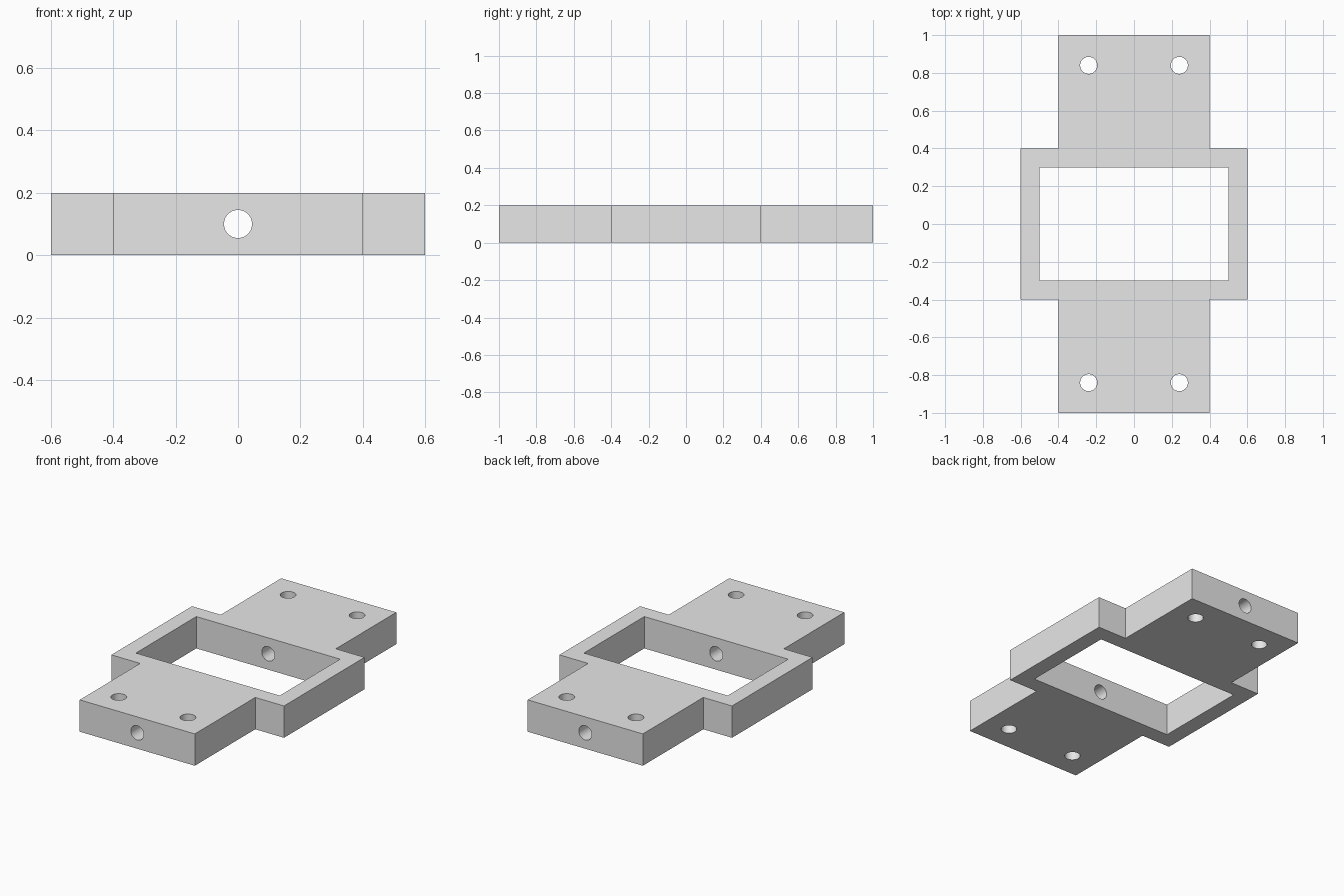
import bpy
import bmesh
import math
from mathutils import Matrix, Vector

cube = bpy.data.objects.get("Cube")
if cube:
    bpy.data.objects.remove(cube, do_unlink=True)

HEIGHT = 0.2
HOLE_RADIUS = 0.045

grey = bpy.data.materials.new("plain grey")
grey.use_nodes = True
grey.diffuse_color = (0.8, 0.8, 0.8, 1)
grey.node_tree.nodes["Principled BSDF"].inputs["Base Color"].default_value = (0.8, 0.8, 0.8, 1)


def make_object(name, bm):
    bmesh.ops.recalc_face_normals(bm, faces=bm.faces)
    mesh = bpy.data.meshes.new(name)
    bm.to_mesh(mesh)
    bm.free()
    mesh.materials.append(grey)
    obj = bpy.data.objects.new(name, mesh)
    bpy.context.collection.objects.link(obj)
    return obj


def prism(name, outline, bottom, top):
    bm = bmesh.new()
    face = bm.faces.new([bm.verts.new((x, y, bottom)) for x, y in outline])
    raised = bmesh.ops.extrude_face_region(bm, geom=[face])["geom"]
    verts = [v for v in raised if isinstance(v, bmesh.types.BMVert)]
    bmesh.ops.translate(bm, verts=verts, vec=Vector((0, 0, top - bottom)))
    return make_object(name, bm)


def drill(name, center, length, rotation=Matrix.Identity(4)):
    bm = bmesh.new()
    bmesh.ops.create_cone(bm, cap_ends=True, segments=48, radius1=HOLE_RADIUS,
                          radius2=HOLE_RADIUS, depth=length,
                          matrix=Matrix.Translation(center) @ rotation)
    return make_object(name, bm)


# Plate outline: wide frame with a tongue at front and back
quarter = [(0.6, 0.4), (0.4, 0.4), (0.4, 1.0)]
half = quarter + [(-x, y) for x, y in reversed(quarter)]
outline = half + [(-x, -y) for x, y in half]
plate = prism("mounting_plate", outline, 0, HEIGHT)

# Rectangular window, four screw holes, and a long bore through both tongues
window = [(-0.5, -0.3), (0.5, -0.3), (0.5, 0.3), (-0.5, 0.3)]
cutters = [prism("window_cutter", window, -0.1, HEIGHT + 0.1)]
for sx in (-1, 1):
    for sy in (-1, 1):
        cutters.append(drill("screw_hole_cutter", (sx * 0.24, sy * 0.84, HEIGHT / 2), 0.4))
cutters.append(drill("bore_cutter", (0, 0, HEIGHT / 2), 2.4,
                     Matrix.Rotation(math.pi / 2, 4, "X")))

for cutter in cutters:
    cutter.hide_render = True
    cut = plate.modifiers.new(cutter.name, "BOOLEAN")
    cut.operation = "DIFFERENCE"
    cut.solver = "EXACT"
    cut.object = cutter

# Bake the cuts, then discard the cutters
depsgraph = bpy.context.evaluated_depsgraph_get()
finished = bpy.data.meshes.new_from_object(plate.evaluated_get(depsgraph))
plate.modifiers.clear()
plate.data = finished
for cutter in cutters:
    bpy.data.objects.remove(cutter, do_unlink=True)

# Smooth hole walls, crisp edges
bpy.ops.object.select_all(action="DESELECT")
plate.select_set(True)
bpy.context.view_layer.objects.active = plate
bpy.ops.object.shade_smooth_by_angle(angle=math.radians(30))
